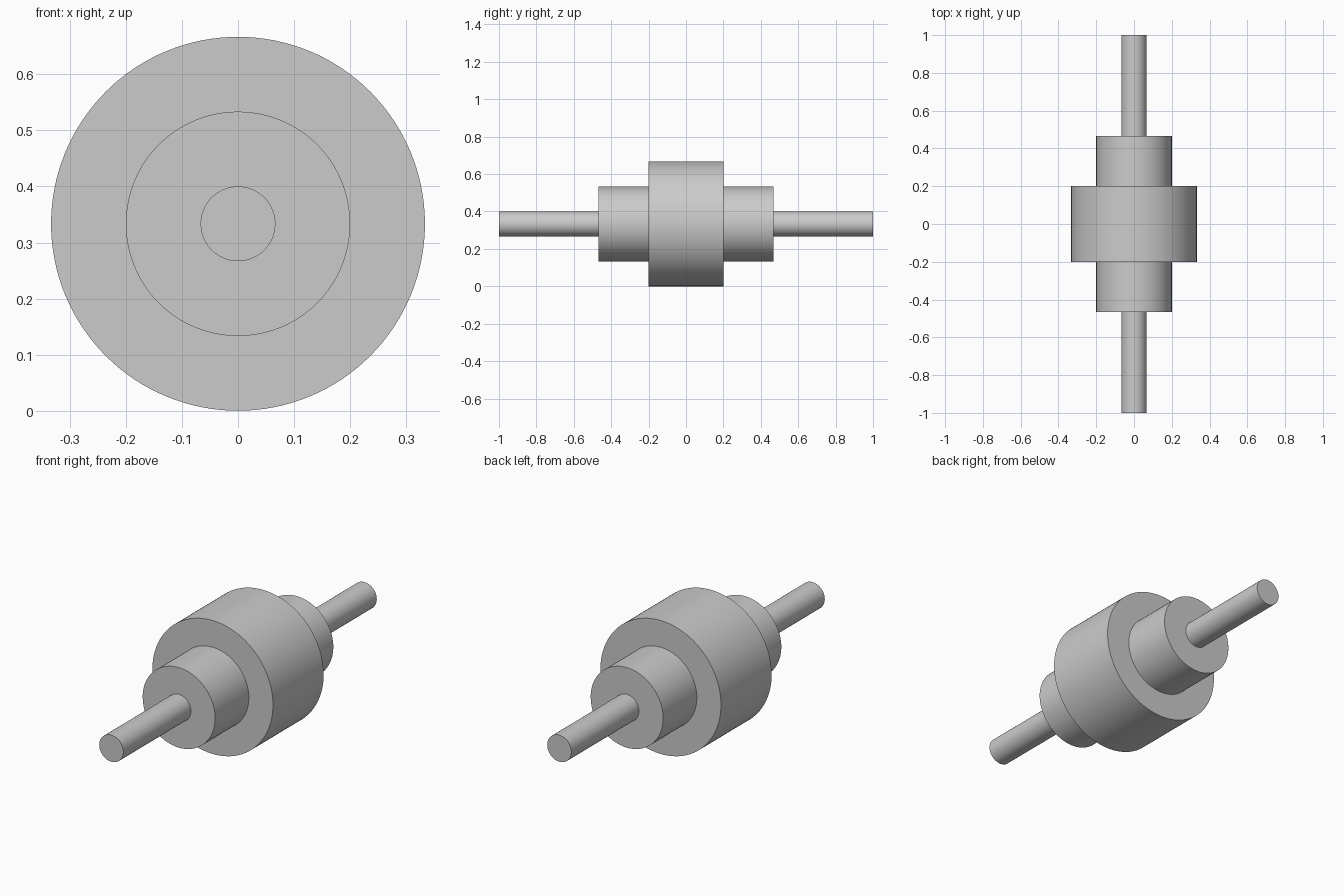
import bpy
import math

cube = bpy.data.objects.get("Cube")
if cube:
    bpy.data.objects.remove(cube, do_unlink=True)

# Single plain grey finish
grey = bpy.data.materials.new("light_grey")
grey.use_nodes = True
colour = (0.6, 0.6, 0.6, 1.0)
grey.diffuse_color = colour
grey.node_tree.nodes["Principled BSDF"].inputs["Base Color"].default_value = colour

AXIS_HEIGHT = 1 / 3


def turned_part(name, radius, y_start, y_end):
    """Smooth cylinder lying along y between two stations."""
    bpy.ops.mesh.primitive_cylinder_add(
        vertices=128, radius=radius, depth=y_end - y_start,
        location=(0, (y_start + y_end) / 2, AXIS_HEIGHT),
        rotation=(math.pi / 2, 0, 0))
    part = bpy.context.object
    part.name = name
    part.data.materials.append(grey)
    bpy.ops.object.shade_smooth_by_angle(angle=math.radians(30))
    return part


# Central drum
turned_part("drum", 1 / 3, -0.2, 0.2)

# Stepped hubs and thin shafts on both ends
hub_end = 0.2 + 4 / 15
turned_part("front_hub", 0.2, -hub_end, -0.2)
turned_part("back_hub", 0.2, 0.2, hub_end)
turned_part("front_shaft", 1 / 15, -1, -hub_end)
turned_part("back_shaft", 1 / 15, hub_end, 1)
